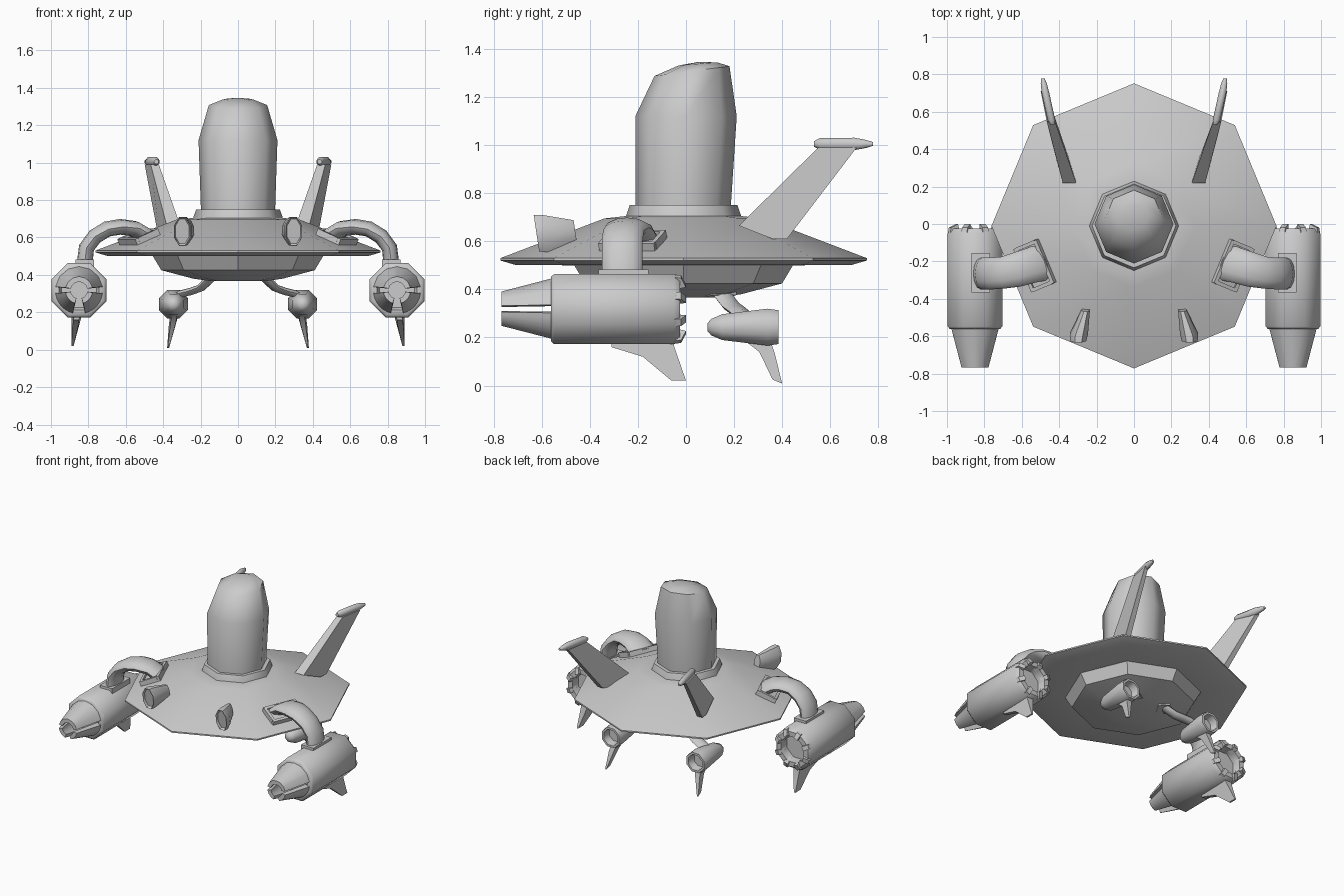
import bpy, bmesh
from math import sin, cos, radians, pi
from mathutils import Vector


def build(name, lofts, mirror=False, angle=50):
    """Skin each list of rings into a closed shell; optionally mirror over x."""
    bm = bmesh.new()
    for rings in lofts:
        vs = [[bm.verts.new(p) for p in ring] for ring in rings]
        n = len(vs[0])
        for a, b in zip(vs, vs[1:]):
            for i in range(n):
                j = (i + 1) % n
                bm.faces.new((a[i], a[j], b[j], b[i]))
        bm.faces.new(vs[0])
        bm.faces.new(vs[-1])
    bmesh.ops.recalc_face_normals(bm, faces=bm.faces)
    me = bpy.data.meshes.new(name)
    bm.to_mesh(me)
    bm.free()
    me.shade_smooth()
    me.set_sharp_from_angle(angle=radians(angle))
    ob = bpy.data.objects.new(name, me)
    bpy.context.collection.objects.link(ob)
    if mirror:
        ob.modifiers.new("mirror", 'MIRROR')
    return ob


def ring_z(r, z, cy=-0.01, slope=0.0, n=8):
    return [(r * cos(2 * pi * i / n), cy + r * sin(2 * pi * i / n),
             z + slope * r * sin(2 * pi * i / n)) for i in range(n)]


def ring_y(cx, y, cz, rx, rz=None, n=8, lean=0.0):
    rz = rz or rx
    out = []
    for i in range(n):
        a = 2 * pi * (i + 0.5) / n
        out.append((cx + rx * cos(a), y + lean * rz * sin(a), cz + rz * sin(a)))
    return out


def fin(pts):
    """Tapered blade: outline points (x, y, z, half thickness)."""
    return [[(x - h, y, z) for x, y, z, h in pts],
            [(x + h, y, z) for x, y, z, h in pts]]


def box(c, u, v, w):
    c, u, v, w = map(Vector, (c, u, v, w))
    return [[c + s * w + a * u + b * v for a, b in ((-1, -1), (1, -1), (1, 1), (-1, 1))]
            for s in (-1, 1)]


def sweep(path, sides, thick, n=12):
    """Flattened tube; sides give the half width vector at each point."""
    P = [Vector(p) for p in path]
    rings = []
    for i, p in enumerate(P):
        t = (P[min(i + 1, len(P) - 1)] - P[max(i - 1, 0)]).normalized()
        s = Vector(sides[i])
        nrm = t.cross(s).normalized() * thick
        rings.append([p + s * cos(2 * pi * k / n) + nrm * sin(2 * pi * k / n) for k in range(n)])
    return rings


# Saucer hull with stepped belly
build("saucer_hull", [[ring_z(r, z) for r, z in (
    (0.15, 0.367), (0.24, 0.38), (0.41, 0.425), (0.455, 0.50), (0.70, 0.502),
    (0.762, 0.52), (0.762, 0.53), (0.33, 0.695), (0.24, 0.705))]], angle=30)

# Collar and slanted tower
build("tower_collar", [[ring_z(0.242, 0.69), ring_z(0.238, 0.71), ring_z(0.224, 0.75),
                        ring_z(0.19, 0.75)]], angle=50)
build("tower", [[ring_z(0.198, 0.74, -0.012), ring_z(0.211, 1.12, 0.0),
                 ring_z(0.156, 1.308, 0.025, 0.13), ring_z(0.08, 1.338, 0.05, 0.08),
                 ring_z(0.025, 1.345, 0.07)]], angle=50)

# Engine pod barrels with recessed exhaust
PX, PZ = 0.85, 0.318
build("engine_pod", [[ring_y(PX, y, PZ, r) for y, r in (
    (-0.53, 0.10), (-0.562, 0.115), (-0.562, 0.145), (-0.548, 0.158), (-0.05, 0.158),
    (-0.025, 0.138), (-0.025, 0.10), (-0.09, 0.095))]], True)

# Exhaust teeth around the rear rim
teeth = []
for k in range(8):
    a = pi * (k + 0.5) / 4
    d, t = Vector((cos(a), 0, sin(a))), Vector((-sin(a), 0, cos(a)))
    c = Vector((PX, 0, PZ))
    teeth.append([[c + d * r + t * w * s + Vector((0, y, 0))
                   for r, y in ((0.09, -0.06), (0.152, -0.06), (0.145, -0.02), (0.105, 0.0))]
                  for s, w in ((-1, 0.016), (1, 0.016))])
build("exhaust_teeth", teeth, True, 30)


# Three tapering claw prongs at the pod front
def arc(y, r0, r1, a0, a1, n=6):
    angs = [radians(a0 + (a1 - a0) * i / n) for i in range(n + 1)]
    return ([(PX + r1 * cos(a), y, PZ + r1 * sin(a)) for a in angs] +
            [(PX + r0 * cos(a), y, PZ + r0 * sin(a)) for a in reversed(angs)])


build("pod_prongs", [[arc(-0.55, 0.09, 0.13, a, b), arc(-0.768, 0.045, 0.073, a + 3, b - 3)]
                     for a, b in ((8, 172), (187, 255), (285, 353))], True, 35)

# Fins beneath the pods
build("pod_fin", [fin([(0.86, -0.31, 0.185, 0.015), (0.865, -0.31, 0.16, 0.015),
                       (0.87, -0.18, 0.12, 0.015), (0.885, -0.06, 0.02, 0.006),
                       (0.885, 0.0, 0.02, 0.006), (0.865, -0.05, 0.165, 0.025),
                       (0.86, -0.05, 0.20, 0.025)])], True, 30)

# Arm mounting plates on the hull (framed) and on the pod
a, b = radians(-22.5), radians(23)
rad = Vector((cos(a) * cos(b), sin(a) * cos(b), -sin(b)))
tan = Vector((-sin(a), cos(a), 0))
nor = rad.cross(tan)
pc = Vector((0.525, -0.22, 0.59))
frame = [box(pc + s * rad * 0.062, rad * 0.01, tan * 0.125, nor * 0.032) for s in (-1, 1)]
frame += [box(pc + s * tan * 0.117, rad * 0.055, tan * 0.01, nor * 0.032) for s in (-1, 1)]
frame.append(box(pc, rad * 0.06, tan * 0.12, nor * 0.018))
build("arm_hull_plate", frame, True, 30)
build("arm_pod_plate", [box((0.82, -0.26, 0.462), (0.05, 0, 0), (0, 0.105, 0), (0, 0, 0.02))],
      True, 30)

# Curved arms
build("pod_arm", [sweep(
    [(0.49, -0.205, 0.605), (0.56, -0.225, 0.648), (0.63, -0.245, 0.657), (0.70, -0.26, 0.645),
     (0.765, -0.265, 0.605), (0.81, -0.265, 0.545), (0.82, -0.265, 0.46)],
    [tan * 0.1, tan * 0.095, (0.02, 0.09, 0), (0.01, 0.085, 0),
     (0, 0.085, 0), (0, 0.085, 0), (0, 0.085, 0)], 0.042)], True)

# Raked rear tail fins with capsule tips
build("tail_fin", [fin([(0.345, 0.22, 0.665, 0.036), (0.385, 0.36, 0.61, 0.034),
                        (0.405, 0.42, 0.61, 0.022), (0.485, 0.71, 0.99, 0.014),
                        (0.445, 0.55, 0.99, 0.022)])], True, 30)
build("tail_fin_tip", [[ring_y(x, y, 1.005, rx, rz) for x, y, rx, rz in (
    (0.436, 0.532, 0.013, 0.012), (0.441, 0.555, 0.022, 0.026), (0.473, 0.70, 0.022, 0.028),
    (0.482, 0.75, 0.018, 0.018), (0.487, 0.778, 0.010, 0.008))]], True)

# Headlamps on the front of the hull
build("headlamp", [[ring_y(x, y, z, rx, rz, lean=-0.15) for x, y, z, rx, rz in (
    (0.298, -0.605, 0.633, 0.04, 0.07), (0.298, -0.622, 0.633, 0.046, 0.082),
    (0.294, -0.585, 0.632, 0.052, 0.084), (0.258, -0.46, 0.637, 0.024, 0.055))]], True, 40)

# Lower rear thrusters, struts and fins
build("rear_thruster", [[ring_y(0.345, y, z, r) for y, z, r in (
    (0.09, 0.243, 0.018), (0.105, 0.243, 0.037), (0.15, 0.243, 0.058), (0.34, 0.243, 0.083),
    (0.385, 0.243, 0.076), (0.385, 0.243, 0.06), (0.33, 0.243, 0.05))]], True)
build("thruster_strut", [sweep(
    [(0.13, 0.14, 0.395), (0.165, 0.165, 0.362), (0.20, 0.19, 0.33), (0.25, 0.215, 0.312),
     (0.30, 0.23, 0.30), (0.345, 0.24, 0.265)],
    [(-0.02, 0.04, 0)] * 6, 0.02, 8),
    box((0.135, 0.14, 0.385), (0.035, 0.02, 0.005), (-0.03, 0.05, 0), (0, 0, 0.014))], True)
build("thruster_fin", [fin([(0.34, 0.24, 0.19, 0.016), (0.347, 0.305, 0.14, 0.014),
                            (0.37, 0.36, 0.025, 0.005), (0.374, 0.40, 0.008, 0.005),
                            (0.352, 0.37, 0.13, 0.018), (0.34, 0.35, 0.19, 0.022)])], True, 30)
